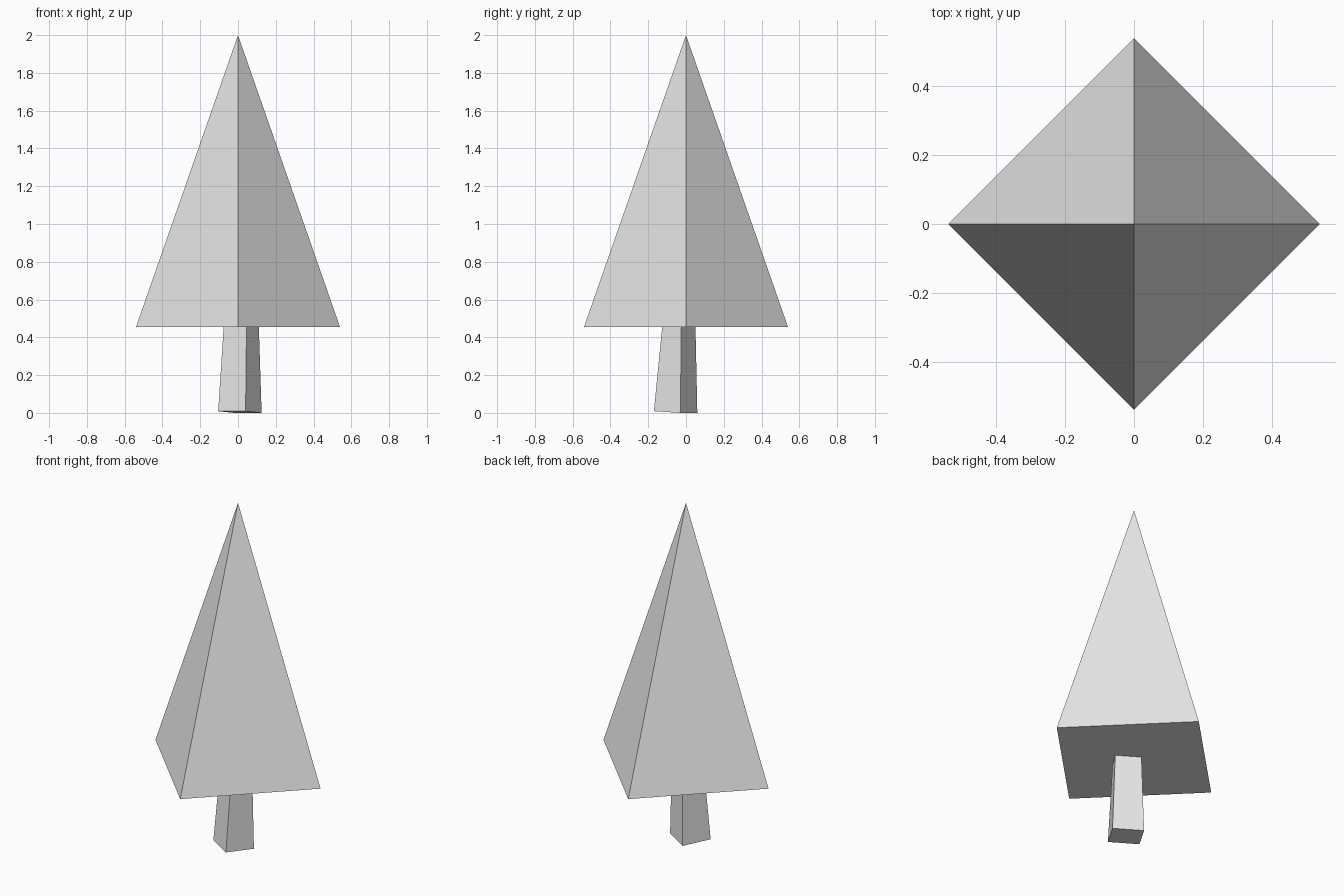
import bpy
import bmesh
from mathutils import Vector

cube = bpy.data.objects.get("Cube")
if cube:
    bpy.data.objects.remove(cube, do_unlink=True)

# One plain grey for the whole tree
grey = bpy.data.materials.new("plain grey")
grey.use_nodes = True
colour = (0.8, 0.8, 0.8, 1)
grey.diffuse_color = colour
grey.node_tree.nodes["Principled BSDF"].inputs["Base Color"].default_value = colour


def add_part(name, bm):
    bmesh.ops.recalc_face_normals(bm, faces=bm.faces)
    mesh = bpy.data.meshes.new(name)
    bm.to_mesh(mesh)
    bm.free()
    mesh.materials.append(grey)
    obj = bpy.data.objects.new(name, mesh)
    bpy.context.collection.objects.link(obj)
    return obj


# Foliage: four-sided pyramid with its corners on the axes
BASE, TIP, RADIUS = 0.455, 2.0, 0.54
bm = bmesh.new()
rim = [bm.verts.new((x * RADIUS, y * RADIUS, BASE))
       for x, y in ((1, 0), (0, 1), (-1, 0), (0, -1))]
apex = bm.verts.new((0, 0, TIP))
bm.faces.new(rim)
for i in range(4):
    bm.faces.new((rim[i], rim[(i + 1) % 4], apex))
add_part("foliage", bm)

# Trunk: slightly turned, leaning and tapering post (front, right, back, left)
foot = [(0.04, -0.17, 0.009), (0.125, -0.03, 0), (-0.02, 0.06, 0), (-0.105, -0.08, 0.009)]
head = [(0.045, -0.125), (0.11, -0.025), (-0.01, 0.05), (-0.075, -0.055)]
bm = bmesh.new()
lower = [bm.verts.new(p) for p in foot]
upper = [bm.verts.new(Vector((x, y, BASE + 0.01))) for x, y in head]
bm.faces.new(lower)
bm.faces.new(upper)
for i in range(4):
    j = (i + 1) % 4
    bm.faces.new((lower[i], lower[j], upper[j], upper[i]))
add_part("trunk", bm)
